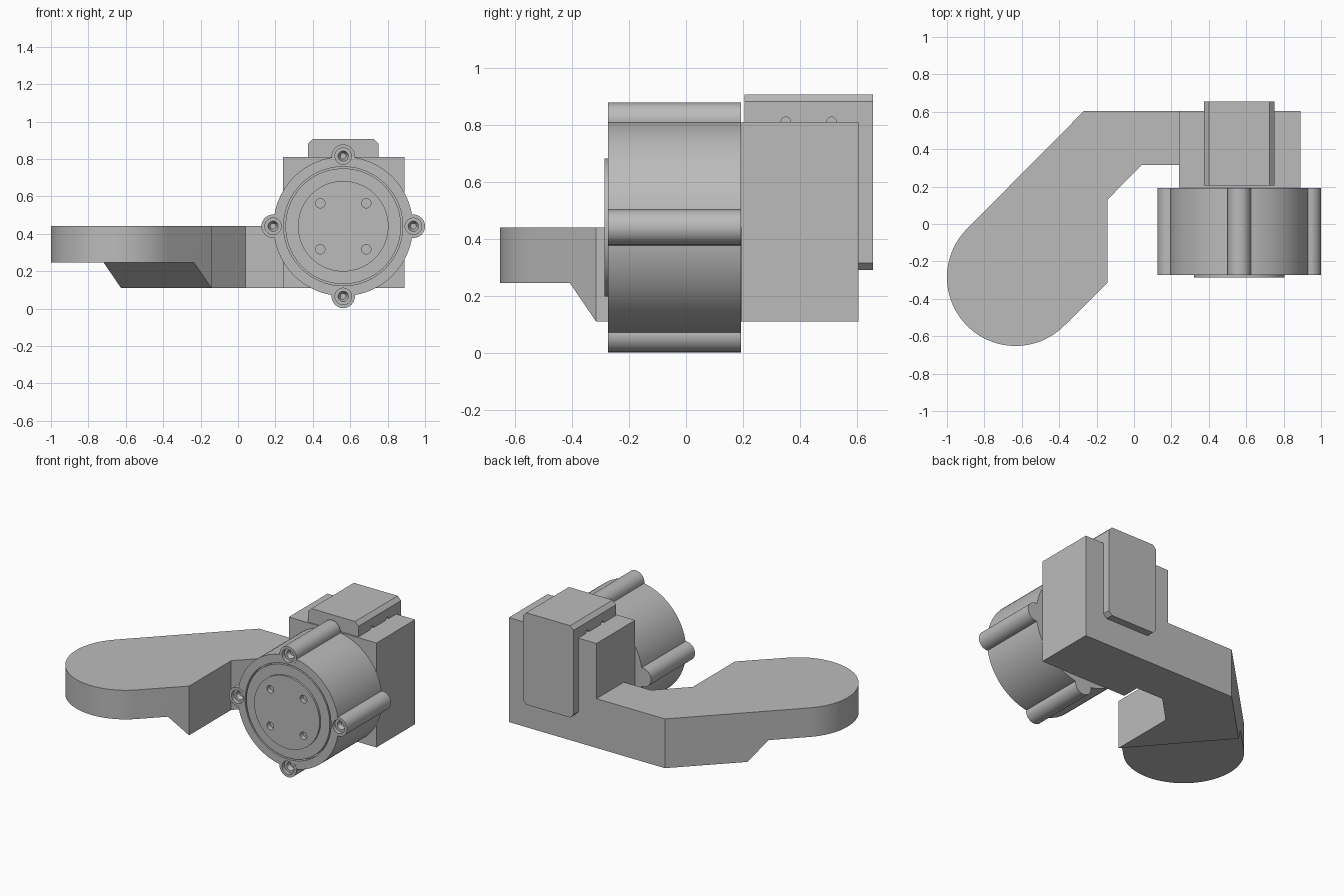
import bpy, bmesh
from math import sin, cos, pi, radians

cube = bpy.data.objects.get("Cube")
if cube:
    bpy.data.objects.remove(cube, do_unlink=True)

grey = bpy.data.materials.new("machined_grey")
grey.use_nodes = True
grey.diffuse_color = (0.5, 0.5, 0.5, 1)
grey.node_tree.nodes["Principled BSDF"].inputs["Base Color"].default_value = (0.5, 0.5, 0.5, 1)


def loft(name, ring_a, ring_b):
    """Closed solid between two matching rings of points."""
    bm = bmesh.new()
    a = [bm.verts.new(p) for p in ring_a]
    b = [bm.verts.new(p) for p in ring_b]
    bm.faces.new(a)
    bm.faces.new(b)
    for i in range(len(a)):
        j = (i + 1) % len(a)
        bm.faces.new((a[i], a[j], b[j], b[i]))
    bmesh.ops.recalc_face_normals(bm, faces=bm.faces)
    mesh = bpy.data.meshes.new(name)
    bm.to_mesh(mesh)
    bm.free()
    mesh.materials.append(grey)
    obj = bpy.data.objects.new(name, mesh)
    bpy.context.collection.objects.link(obj)
    return obj


def prism_z(name, pts, z0, z1):
    return loft(name, [(x, y, z0) for x, y in pts], [(x, y, z1) for x, y in pts])


def prism_y(name, pts, y0, y1):
    return loft(name, [(x, y0, z) for x, z in pts], [(x, y1, z) for x, z in pts])


def rod_y(name, x, z, r0, y0, y1, r1=None, n=32):
    def ring(r, y):
        return [(x + r * cos(2 * pi * i / n), y, z + r * sin(2 * pi * i / n)) for i in range(n)]
    return loft(name, ring(r0, y0), ring(r0 if r1 is None else r1, y1))


def combine(obj, tools, operation="DIFFERENCE", keep=False):
    """Bake booleans into the object and remove the tools."""
    for tool in tools:
        mod = obj.modifiers.new("cut", "BOOLEAN")
        mod.operation, mod.object, mod.solver = operation, tool, "EXACT"
        tool.hide_render = True
    graph = bpy.context.evaluated_depsgraph_get()
    graph.update()
    mesh = bpy.data.meshes.new_from_object(obj.evaluated_get(graph))
    obj.modifiers.clear()
    obj.data = mesh
    if not keep:
        for tool in tools:
            bpy.data.objects.remove(tool, do_unlink=True)


# Bent arm ending in a round pad
PX, PY, PR = -0.633, -0.285, 0.367
arc = [(PX + PR * cos(radians(a)), PY + PR * sin(radians(a))) for a in range(135, 316, 4)]
outline = [(0.24, 0.605), (-0.267, 0.605)] + arc + [
    (-0.142, -0.315), (-0.142, 0.13), (0.04, 0.315), (0.24, 0.315)]
arm = prism_z("support_arm", outline, 0.11, 0.44)


# Sloped relief below the pad
def relief_ring(z):
    t = (z - 0.11) / 0.135
    x, y = -0.142 - 0.09 * t, -0.315 - 0.095 * t
    p, q = (x + 0.481, y - 0.555), (x - 0.962, y + 1.11)
    return [(*p, z), (*q, z), (q[0] - 1.5, q[1] - 1.5, z), (p[0] - 1.5, p[1] - 1.5, z)]


combine(arm, [loft("relief_cutter", relief_ring(0.05), relief_ring(0.245))])

# Mounting block
block = prism_z("mounting_block", [(0.24, 0.195), (0.89, 0.195), (0.89, 0.605), (0.24, 0.605)], 0.11, 0.81)

# Chamfered insert running through the block, with side holes
x0, x1, z0, z1, c = 0.375, 0.75, 0.29, 0.906, 0.025
insert = prism_y("chamfered_insert", [
    (x0 + c, z0), (x1 - c, z0), (x1, z0 + c), (x1, z1 - c),
    (x1 - c, z1), (x0 + c, z1), (x0, z1 - c), (x0, z0 + c)], 0.205, 0.656)
holes = []
for y in (0.35, 0.51):
    for x in (x0, x1):
        rings = [[(x + d, y + 0.017 * cos(i * pi / 10), 0.81 + 0.017 * sin(i * pi / 10))
                  for i in range(20)] for d in (-0.03, 0.03)]
        holes.append(loft("side_hole", *rings))
combine(insert, holes)

# Round housing with four screw lugs
CX, CZ, FRONT, BACK = 0.5625, 0.44, -0.273, 0.192
housing = rod_y("round_housing", CX, CZ, 0.373, FRONT, BACK, n=96)
spots = [(CX + 0.375 * dx, CZ + 0.375 * dz) for dx, dz in ((1, 0), (0, 1), (-1, 0), (0, -1))]
combine(housing, [rod_y("lug", x, z, 0.0625, FRONT - 0.001, BACK) for x, z in spots], "UNION")
cuts = [rod_y("recess", CX, CZ, 0.318, FRONT - 0.05, FRONT + 0.03, n=96)]
for x, z in spots:
    cuts.append(rod_y("lug_bore", x, z, 0.044, FRONT - 0.05, FRONT + 0.025))
    cuts.append(rod_y("lug_cone", x, z, 0.03, FRONT + 0.02, FRONT + 0.05, 0.016))
combine(housing, cuts)

# Front plate and raised output disc, drilled together
plate = rod_y("front_plate", CX, CZ, 0.309, FRONT, FRONT + 0.04, n=96)
disc = rod_y("output_disc", CX, CZ, 0.242, FRONT - 0.013, FRONT + 0.035, n=96)
drills = [rod_y("drill", CX + sx * 0.123, CZ + sz * 0.123, 0.025, FRONT - 0.05, FRONT + 0.02)
          for sx in (-1, 1) for sz in (-1, 1)]
combine(plate, drills, keep=True)
combine(disc, drills)

# Smooth the round surfaces and keep the edges sharp
bpy.ops.object.select_all(action="DESELECT")
for obj in (arm, insert, housing, plate, disc):
    obj.select_set(True)
bpy.context.view_layer.objects.active = housing
bpy.ops.object.shade_smooth_by_angle(angle=radians(30))
